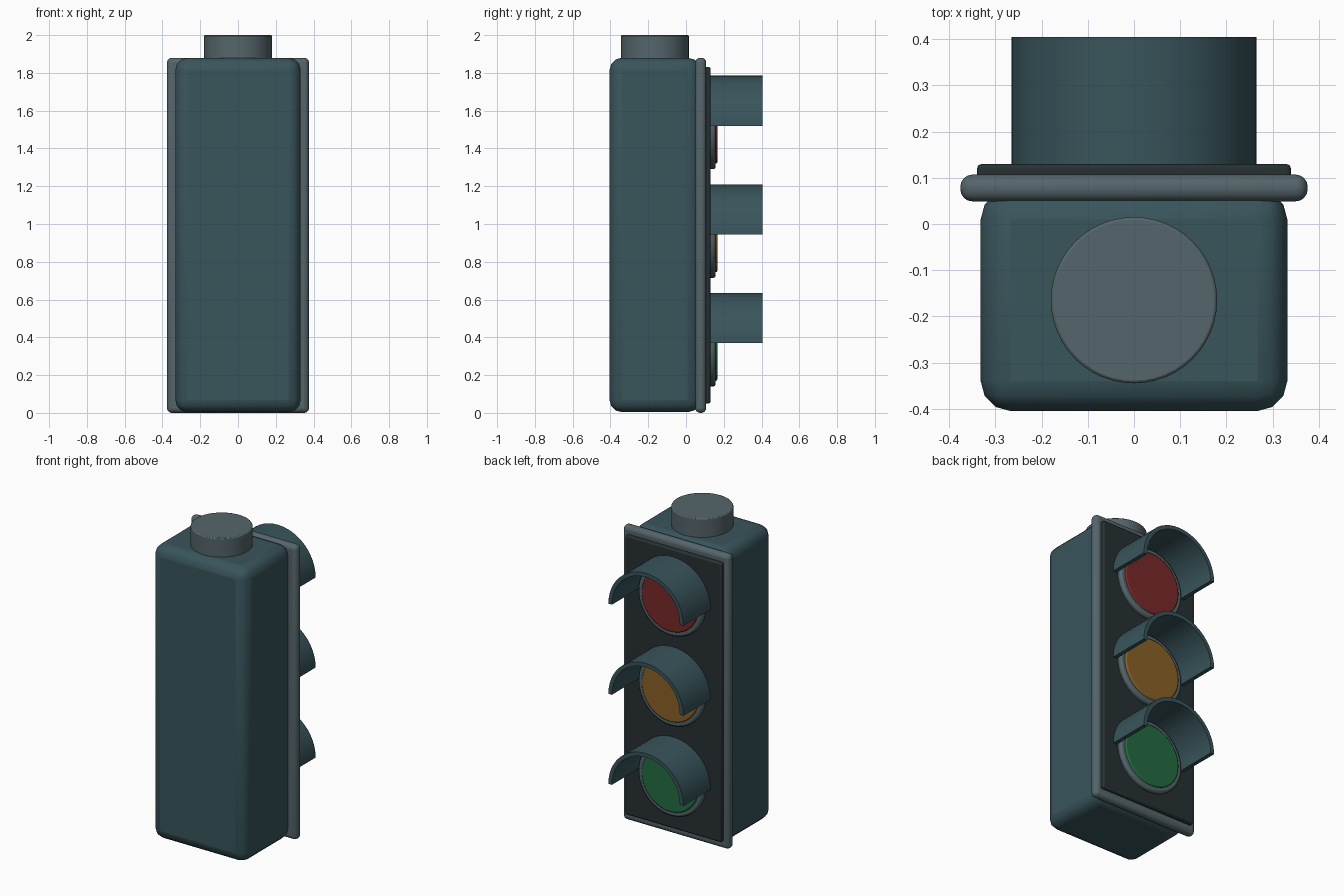
import bpy, bmesh
from math import pi, cos, sin, radians

if "Cube" in bpy.data.objects:
    bpy.data.objects.remove(bpy.data.objects["Cube"])


def material(name, rgb):
    m = bpy.data.materials.new(name)
    m.diffuse_color = (*rgb, 1)
    m.use_nodes = True
    m.node_tree.nodes["Principled BSDF"].inputs["Base Color"].default_value = m.diffuse_color
    return m


HOUSING = material("housing_teal", (0.04, 0.09, 0.105))
TRIM = material("trim_grey", (0.09, 0.13, 0.145))
DARK = material("panel_dark", (0.02, 0.03, 0.033))


def finish(ob, name, mat, bevel=0, segments=3):
    ob.name = name
    ob.data.materials.append(mat)
    if bevel:
        b = ob.modifiers.new("bevel", "BEVEL")
        b.width, b.segments = bevel, segments
        b.limit_method = "ANGLE"
        b.angle_limit = radians(40)
    bpy.ops.object.select_all(action="DESELECT")
    ob.select_set(True)
    bpy.context.view_layer.objects.active = ob
    bpy.ops.object.shade_smooth_by_angle(angle=radians(35))
    return ob


def box(name, lo, hi, mat, bevel, segments=3):
    bpy.ops.mesh.primitive_cube_add(size=1, location=[(a + b) / 2 for a, b in zip(lo, hi)])
    ob = bpy.context.object
    ob.scale = [b - a for a, b in zip(lo, hi)]
    bpy.ops.object.transform_apply(location=False, rotation=False, scale=True)
    return finish(ob, name, mat, bevel, segments)


def mesh_object(name, bm, mat, bevel=0, segments=2):
    bmesh.ops.recalc_face_normals(bm, faces=bm.faces)
    me = bpy.data.meshes.new(name)
    bm.to_mesh(me)
    bm.free()
    ob = bpy.data.objects.new(name, me)
    bpy.context.collection.objects.link(ob)
    return finish(ob, name, mat, bevel, segments)


def disc(name, r, y0, y1, z, mat, bevel):
    bpy.ops.mesh.primitive_cylinder_add(vertices=48, radius=r, depth=y1 - y0,
                                        location=(0, (y0 + y1) / 2, z), rotation=(pi / 2, 0, 0))
    return finish(bpy.context.object, name, mat, bevel, 2)


def visor(name, z, r_out=0.265, r_in=0.24, y0=0.115, y1=0.405, n=24):
    # half-round shell: closed arch profile pushed forward
    arc = [pi * i / n for i in range(n + 1)]
    bm = bmesh.new()
    rows = [[bm.verts.new((r * cos(a), y, z + r * sin(a))) for a in arc]
            for r, y in ((r_out, y0), (r_out, y1), (r_in, y1), (r_in, y0))]
    for j in range(4):
        a, b = rows[j], rows[(j + 1) % 4]
        for i in range(n):
            bm.faces.new((a[i], a[i + 1], b[i + 1], b[i]))
    for i in (0, n):
        bm.faces.new([row[i] for row in rows])
    return mesh_object(name, bm, HOUSING)


# housing, rim and face panel
box("housing", (-0.332, -0.405, 0.004), (0.332, 0.075, 1.88), HOUSING, 0.065)
box("rim_plate", (-0.376, 0.049, 0), (0.376, 0.107, 1.88), TRIM, 0.026, 4)
box("face_panel", (-0.34, 0.08, 0.05), (0.34, 0.13, 1.832), DARK, 0.01, 2)

# top mount
bpy.ops.mesh.primitive_cylinder_add(vertices=48, radius=0.18, depth=0.2, location=(0, -0.165, 1.9))
finish(bpy.context.object, "top_mount", TRIM, 0.006, 2)

# three lamps, each with bezel, lens and visor
lamps = (("green", 0.37, (0.018, 0.15, 0.055)),
         ("amber", 0.945, (0.25, 0.12, 0.02)),
         ("red", 1.52, (0.19, 0.022, 0.022)))
for name, z, rgb in lamps:
    disc(name + "_bezel", 0.23, 0.11, 0.157, z, TRIM, 0.012)
    disc(name + "_lens", 0.2, 0.12, 0.166, z, material(name + "_lens", rgb), 0.008)
    visor(name + "_visor", z)
